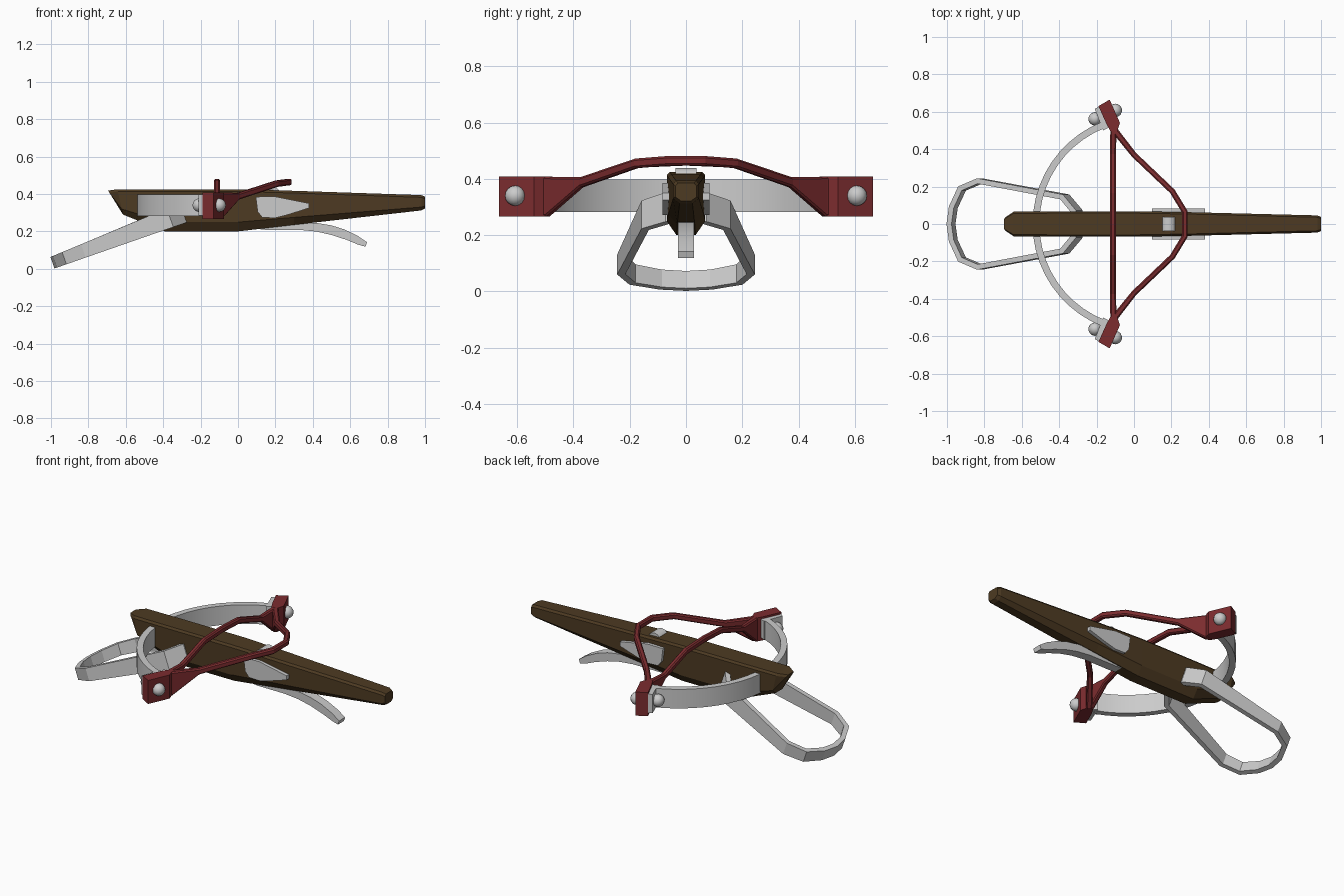
import bpy, bmesh, math
from mathutils import Vector, Matrix

if "Cube" in bpy.data.objects:
    bpy.data.objects.remove(bpy.data.objects["Cube"])


def material(name, rgb):
    m = bpy.data.materials.new(name)
    m.diffuse_color = (*rgb, 1)
    m.use_nodes = True
    m.node_tree.nodes["Principled BSDF"].inputs["Base Color"].default_value = m.diffuse_color
    return m


WOOD = material("dark_wood", (0.075, 0.043, 0.016))
RED = material("red_cord", (0.2, 0.025, 0.028))


def finish(name, bm, mat=None, smooth=None):
    bmesh.ops.recalc_face_normals(bm, faces=bm.faces)
    me = bpy.data.meshes.new(name)
    bm.to_mesh(me)
    bm.free()
    if mat:
        me.materials.append(mat)
    if smooth:
        me.shade_smooth()
        me.set_sharp_from_angle(angle=math.radians(smooth))
    ob = bpy.data.objects.new(name, me)
    bpy.context.collection.objects.link(ob)
    return ob


def loft(name, rings, mat=None, closed=False, smooth=None):
    """Skin a list of equal-sized vertex rings."""
    bm = bmesh.new()
    vs = [[bm.verts.new(p) for p in r] for r in rings]
    n = len(vs[0])
    pairs = list(zip(vs, vs[1:])) + ([(vs[-1], vs[0])] if closed else [])
    for a, b in pairs:
        for i in range(n):
            j = (i + 1) % n
            bm.faces.new((a[i], a[j], b[j], b[i]))
    if not closed:
        bm.faces.new(vs[0])
        bm.faces.new(vs[-1])
    return finish(name, bm, mat, smooth)


def sweep(name, path, mat=None, closed=False, chamfer=0, smooth=None):
    """Sweep an upright box section along (x, y, z, width, height) points."""
    rings = []
    n = len(path)
    for i, (x, y, z, w, h) in enumerate(path):
        p = Vector((x, y))
        a = Vector(path[i - 1][:2]) if i or closed else p
        b = Vector(path[(i + 1) % n][:2]) if i < n - 1 or closed else p
        d1 = (p - a).normalized() if p != a else (b - p).normalized()
        d2 = (b - p).normalized() if p != b else d1
        t = (d1 + d2).normalized()
        k = 1 / max(t.dot(d2), 0.5)
        side = Vector((-t.y, t.x)) * k
        w, h, c = w / 2, h / 2, chamfer
        if c:
            sec = [(-w, -h + c), (-w + c, -h), (w - c, -h), (w, -h + c),
                   (w, h - c), (w - c, h), (-w + c, h), (-w, h - c)]
        else:
            sec = [(-w, -h), (w, -h), (w, h), (-w, h)]
        rings.append([(x + side.x * s, y + side.y * s, z + v) for s, v in sec])
    return loft(name, rings, mat, closed, smooth)


def extrude(name, pts, axis, lo, hi, mat=None, smooth=None):
    """Prism: xz outline along y, or xy outline along z."""
    f = (lambda a, b, c: (a, c, b)) if axis == 'y' else (lambda a, b, c: (a, b, c))
    return loft(name, [[f(a, b, c) for a, b in pts] for c in (lo, hi)], mat, smooth=smooth)


def mirrored(path):
    """Half path ending before y = 0, completed on the other side."""
    return path + [(p[0], -p[1], *p[2:]) for p in reversed(path) if p[1] > 1e-6]


# stock: (x top, z top, x bottom, z bottom, half width)
rings = []
for xt, zt, xb, zb, w in [(-.695, .418, -.68, .395, .036), (-.645, .425, -.615, .29, .066),
                          (-.4, .425, -.39, .2, .068), (0, .425, 0, .2, .068),
                          (.3, .417, .3, .235, .063), (.98, .394, .98, .312, .046),
                          (1, .386, 1, .322, .038)]:
    h = zt - zb
    sec = [(-w + .01, 1), (w - .01, 1), (w, 1 - .012 / h), (w, .22), (w * .5, 0),
           (-w * .5, 0), (-w, .22), (-w, 1 - .012 / h)]
    if h < .05:
        sec = [(s, max(0, min(1, v))) for s, v in sec]
    rings.append([(xb + (xt - xb) * v, s, zb + h * v) for s, v in sec])
loft("stock", rings, WOOD)

# bow limb arc
arc = []
for i in range(21):
    a = math.radians(111.5 + 137 * i / 20)
    arc.append((.046 + .57 * math.cos(a), .57 * math.sin(a), .34, .036, .114))
sweep("bow_limb", arc, smooth=40)

# foot stirrup: band in its own plane, widening towards the stock, then tilted
half = [(-.285, 0), (-.285, .068), (-.35, .145), (-.81, .23), (-.905, .19), (-.952, .09), (-.965, 0)]
band = []
for x, y in half + [(x, -y) for x, y in reversed(half[1:-1])]:
    h = .065 + .045 * (x + .965) / .68
    band.append(((x + .975) / .944, y, h / 2, .028, h))
stirrup = sweep("foot_stirrup", band, closed=True)
stirrup.data.transform(Matrix.Translation((-.978, 0, .003)) @ Matrix.Rotation(math.radians(-19.2), 4, 'Y'))

# limb tips: block, tab and two bolt heads on each side
BLOCK = [(-.19, .63), (-.13, .665), (-.075, .54), (-.09, .495), (-.125, .495), (-.145, .53)]
TAB = [(-.21, .615), (-.185, .63), (-.137, .515), (-.165, .5)]
for s, side in ((1, "left"), (-1, "right")):
    extrude("tip_block_" + side, [(x, y * s) for x, y in BLOCK], 'z', .267, .408, RED)
    extrude("limb_tab_" + side, [(x, y * s) for x, y in TAB], 'z', .285, .397)
    for k, (x, y) in enumerate([(-.208, .562), (-.1, .607)]):
        bm = bmesh.new()
        bmesh.ops.create_uvsphere(bm, u_segments=14, v_segments=8, radius=.036,
                                  matrix=Matrix.Translation((x, y * s, .34)))
        finish(f"bolt_{side}_{k}", bm, smooth=40)

# bowstrings: resting cord and drawn cord, flaring into the tip blocks
rest = [(-.107, .51, .337, .034, .141), (-.11, .49, .337, .034, .141), (-.112, .375, .386, .03, .036),
        (-.112, .165, .457, .03, .034), (-.112, 0, .464, .03, .034)]
drawn = [(-.112, .515, .337, .034, .141), (-.095, .49, .337, .034, .141), (0, .37, .388, .03, .036),
         (.205, .175, .455, .03, .034), (.272, .065, .464, .03, .034)]
sweep("resting_string", mirrored(rest), RED, chamfer=.007)
sweep("drawn_string", mirrored(drawn), RED, chamfer=.007)

# lock plates on both sides of the stock
PLATE = [(.095, .385), (.2, .386), (.38, .35), (.38, .325), (.27, .29), (.2, .272), (.13, .274), (.105, .305)]
for s, side in ((1, "left"), (-1, "right")):
    bm_plate = extrude("lock_plate_" + side, PLATE, 'y', s * .05, s * .083)

# string nut
nut = [(.185 + .042 * math.cos(a * math.pi / 6), .397 + .042 * math.sin(a * math.pi / 6)) for a in range(12)]
extrude("string_nut", nut, 'y', -.037, .037, smooth=40)

# trigger lever
LEVER = [(.05, .22), (.15, .208), (.33, .208), (.42, .199), (.5, .181), (.58, .155), (.64, .13), (.682, .118),
         (.69, .142), (.64, .176), (.57, .21), (.5, .232), (.42, .245), (.3, .25), (.05, .25)]
extrude("trigger_lever", LEVER, 'y', -.028, .028, smooth=35)
